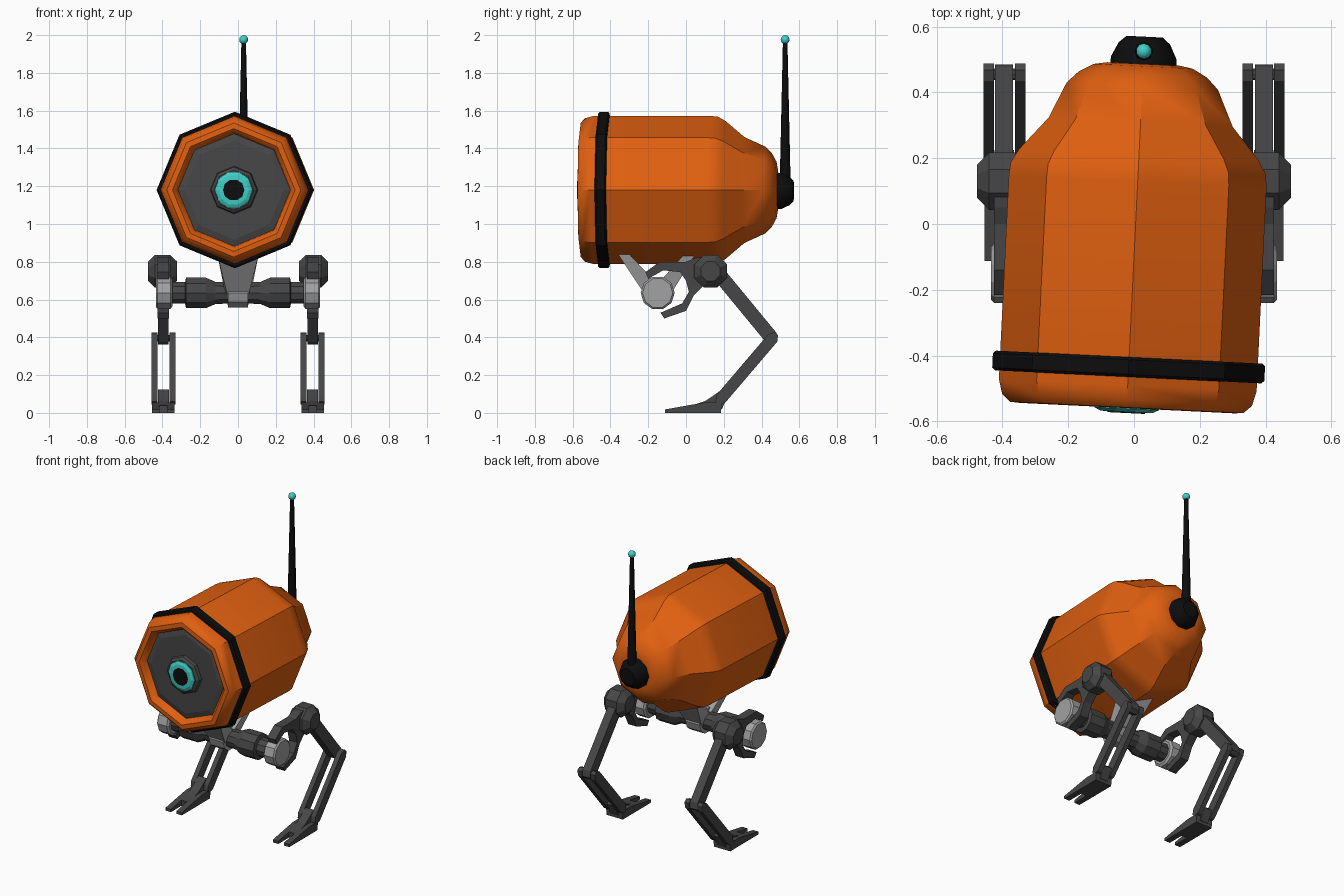
import bpy, bmesh, math
from mathutils import Matrix, Vector

if "Cube" in bpy.data.objects:
    bpy.data.objects.remove(bpy.data.objects["Cube"])


def material(name, rgb):
    m = bpy.data.materials.new(name)
    m.diffuse_color = (*rgb, 1)
    m.use_nodes = True
    m.node_tree.nodes["Principled BSDF"].inputs["Base Color"].default_value = m.diffuse_color
    return m


ORANGE = material("orange_paint", (0.74, 0.115, 0.005))
BLACK = material("black_rubber", (0.004, 0.004, 0.004))
DARK = material("dark_grey_metal", (0.062, 0.062, 0.062))
LIGHT = material("light_grey_metal", (0.36, 0.36, 0.36))
CYAN = material("cyan_glow", (0.05, 0.62, 0.57))

# the barrel is turned slightly about the vertical axis
YAW = (Matrix.Translation((0, -0.1, 0)) @ Matrix.Rotation(math.radians(-2.8), 4, 'Z')
       @ Matrix.Translation((0, 0.1, 0)))


def finish(name, bm, mat, matrix=None, smooth=None, mirror=False):
    bmesh.ops.remove_doubles(bm, verts=bm.verts, dist=1e-5)
    bmesh.ops.recalc_face_normals(bm, faces=bm.faces)
    if matrix:
        bm.transform(matrix)
    me = bpy.data.meshes.new(name)
    bm.to_mesh(me)
    bm.free()
    me.materials.append(mat)
    ob = bpy.data.objects.new(name, me)
    bpy.context.collection.objects.link(ob)
    if mirror:
        ob.modifiers.new("mirror", 'MIRROR')
    if smooth:
        bpy.ops.object.select_all(action='DESELECT')
        ob.select_set(True)
        bpy.context.view_layer.objects.active = ob
        bpy.ops.object.shade_smooth_by_angle(angle=math.radians(smooth))
    return ob


def lathe(name, profile, axis, centre, mat, sides=8, phase=0.0, closed=False, **kw):
    """Turn (position, radius) points about the x, y or z axis through centre."""
    bm = bmesh.new()
    rings = []
    for t, r in profile:
        ring = []
        for i in range(sides):
            a = phase + math.tau * i / sides
            u, v = r * math.cos(a), r * math.sin(a)
            p = {'x': (t, u, v), 'y': (u, t, v), 'z': (u, v, t)}[axis]
            ring.append(bm.verts.new(Vector(p) + Vector(centre)))
        rings.append(ring)
    pairs = list(zip(rings, rings[1:]))
    if closed:
        pairs.append((rings[-1], rings[0]))
    for a, b in pairs:
        for i in range(sides):
            j = (i + 1) % sides
            bm.faces.new((a[i], a[j], b[j], b[i]))
    if not closed:
        bm.faces.new(rings[0])
        bm.faces.new(rings[-1])
    return finish(name, bm, mat, **kw)


def prism(name, outline, x0, x1, mat, width=None, **kw):
    """Extrude a (y, z) outline between x0 and x1; width(z) can replace both."""
    bm = bmesh.new()
    sides = []
    for k in (0, 1):
        sides.append([bm.verts.new(((2 * k - 1) * width(z) if width else (x0, x1)[k], y, z))
                      for y, z in outline])
    a, b = sides
    n = len(outline)
    for i in range(n):
        j = (i + 1) % n
        bm.faces.new((a[i], a[j], b[j], b[i]))
    bm.faces.new(a)
    bm.faces.new(b)
    return finish(name, bm, mat, **kw)


def bar(name, p, q, w, x0, x1, mat, **kw):
    """Limb segment from p to q in the y-z plane, with chamfered ends."""
    p, q = Vector(p), Vector(q)
    d = (q - p).normalized()
    s = Vector((-d.y, d.x)) * w / 2
    e = d * w / 2
    pts = [p + s, p + s * .4 - e, p - s * .4 - e, p - s,
           q - s, q - s * .4 + e, q + s * .4 + e, q + s]
    return prism(name, [tuple(v) for v in pts], x0, x1, mat, **kw)


# ---- barrel body, faceplate and eye ----
C = (0, 0, 1.18)
lathe("body_shell", [(-.50, .295), (-.54, .303), (-.56, .325), (-.558, .355), (-.535, .38),
                     (-.49, .392), (.13, .392), (.17, .388), (.21, .365), (.31, .28),
                     (.42, .23), (.455, .195), (.48, .15), (.487, .11)],
      'y', C, ORANGE, matrix=YAW, smooth=35)
lathe("strap_band", [(-.465, .38), (-.465, .405), (-.457, .414), (-.413, .414),
                     (-.405, .405), (-.405, .38)], 'y', C, BLACK, closed=True, matrix=YAW)
lathe("faceplate", [(-.49, .305), (-.515, .3), (-.525, .262)], 'y', C, DARK, matrix=YAW)
lathe("eye_bezel", [(-.51, .13), (-.545, .122), (-.557, .105)], 'y', C, DARK, matrix=YAW)
lathe("eye_ring", [(-.54, .1), (-.562, .098), (-.571, .08), (-.573, .05)], 'y', C, CYAN,
      sides=10, matrix=YAW)
lathe("eye_pupil", [(-.56, .057), (-.575, .057)], 'y', C, BLACK, sides=10, matrix=YAW)

# ---- rear hub and antenna ----
lathe("antenna_hub", [(.475, .1), (.505, .1), (.55, .078), (.57, .055)], 'y', (0, 0, 1.175),
      BLACK, sides=10, matrix=YAW, smooth=40)
lathe("antenna_rod", [(1.14, .032), (1.3, .027), (1.97, .012)], 'z', (.03, .525, 0), BLACK,
      smooth=50)
bm = bmesh.new()
bmesh.ops.create_icosphere(bm, subdivisions=2, radius=.024,
                           matrix=Matrix.Translation((.03, .525, 1.976)))
finish("antenna_tip", bm, CYAN, smooth=60)

# ---- V bracket under the body and hip axle ----
taper = lambda z: .055 + max(0, z - .62) * .25
prism("bracket_front_arm", [(-.36, .84), (-.30, .84), (-.14, .67), (-.15, .57), (-.22, .63)],
      0, 0, LIGHT, width=taper)
prism("bracket_rear_arm", [(.05, .84), (-.01, .84), (-.16, .67), (-.15, .57), (-.08, .63)],
      0, 0, LIGHT, width=taper)
AX = (0, -.15, .635)
lathe("bracket_collar", [(-.052, .082), (.052, .082)], 'x', AX, LIGHT, sides=10)
lathe("hip_axle", [(.04, .058), (.12, .062), (.17, .085), (.275, .085), (.28, .06), (.36, .06)],
      'x', AX, DARK, sides=10, mirror=True)
lathe("hip_hub", [(.348, .075), (.358, .09), (.425, .09), (.434, .08)], 'x', AX, LIGHT,
      sides=10, mirror=True)

# ---- legs, mirrored left and right ----
prism("hip_clamp", [(.12, .83), (.05, .82), (0, .80), (-.14, .80), (-.215, .745), (-.20, .71),
                    (-.12, .755), (-.03, .745), (0, .70), (.015, .64), (-.02, .58), (-.135, .53),
                    (-.115, .50), (0, .54), (.04, .62), (.09, .67), (.15, .70)],
      .365, .425, DARK, mirror=True)
lathe("hip_knuckle", [(.322, .055), (.36, .094), (.44, .094), (.477, .055)], 'x',
      (0, .13, .75), DARK, sides=8, phase=math.pi / 8, mirror=True)
bar("thigh", (.17, .74), (.45, .40), .075, .367, .423, DARK, mirror=True)
for label, x0, x1 in (("inner", .33, .362), ("outer", .425, .457)):
    bar("shin_" + label, (.458, .395), (.185, .075), .062, x0, x1, DARK, mirror=True)
lathe("knee_pin", [(.335, .018), (.452, .018)], 'x', (0, .455, .395), DARK, mirror=True)

# forked foot: heel, ankle tongue and two toes
prism("foot_heel", [(.0, 0), (.0, .038), (.10, .055), (.19, .055), (.185, 0)],
      .335, .455, DARK, mirror=True)
prism("ankle_tongue", [(.0, .03), (.10, .062), (.15, .095), (.19, .125), (.225, .095), (.19, .02)],
      .364, .424, DARK, mirror=True)
for label, x0, x1 in (("inner", .335, .375), ("outer", .415, .455)):
    prism("toe_" + label, [(-.112, 0), (-.112, .018), (.0, .038), (.0, 0)], x0, x1, DARK,
          mirror=True)
